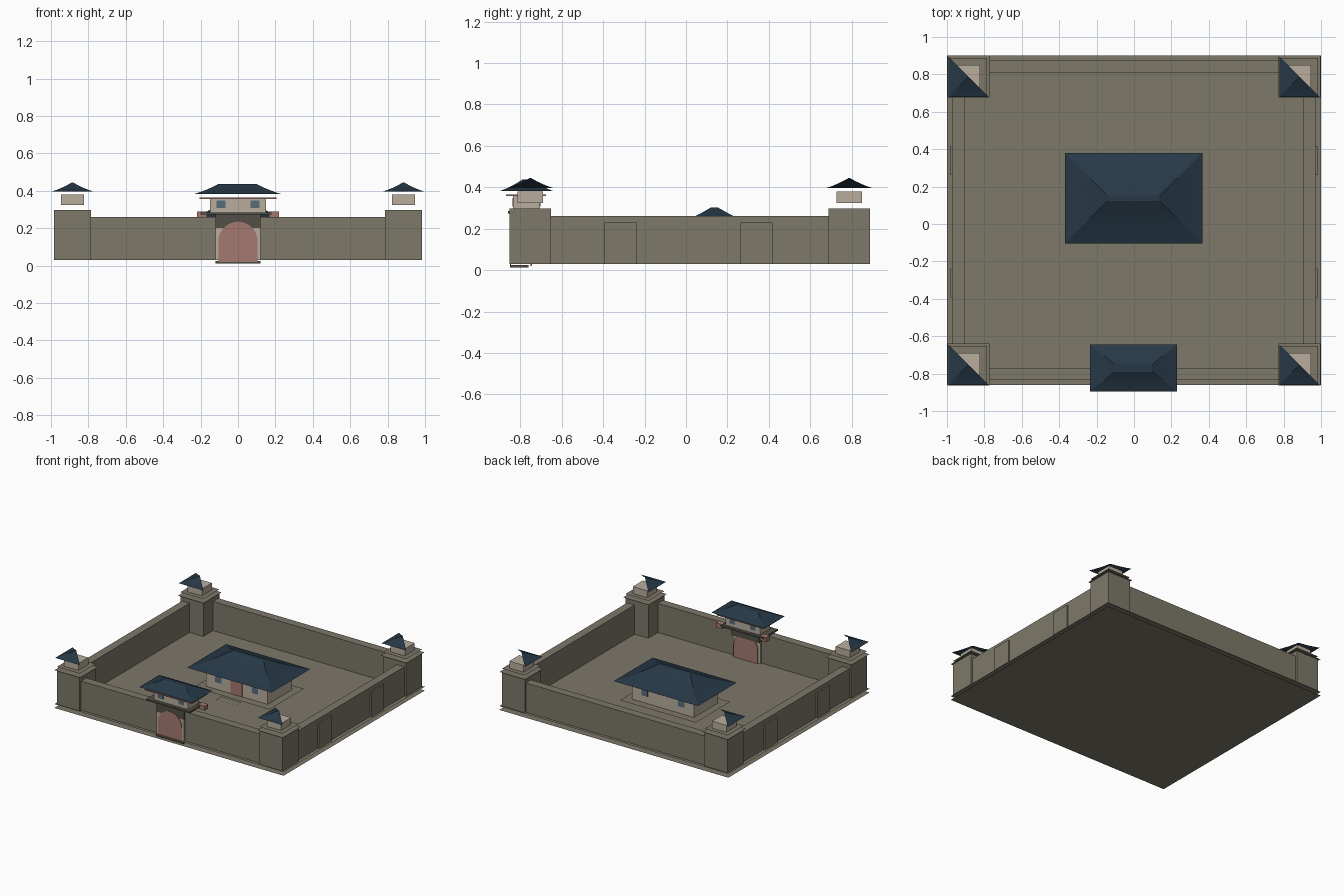
import bpy, bmesh, math

if "Cube" in bpy.data.objects:
    bpy.data.objects.remove(bpy.data.objects["Cube"])


def srgb(r, g, b):
    lin = lambda c: c / 12.92 if c <= 0.04045 else ((c + 0.055) / 1.055) ** 2.4
    return [lin(v / 255) for v in (r, g, b)] + [1]


def material(name, *rgb):
    m = bpy.data.materials.new(name)
    m.diffuse_color = srgb(*rgb)
    m.use_nodes = True
    m.node_tree.nodes["Principled BSDF"].inputs["Base Color"].default_value = m.diffuse_color
    return m


STONE = material("stone", 125, 120, 106)
PLASTER = material("plaster", 184, 174, 157)
ROOF = material("roof_tile", 38, 56, 70)
DOOR = material("red_wood", 164, 122, 111)
GLASS = material("window_glass", 88, 108, 122)
DARK = material("dark_stone", 84, 80, 71)


def make(name, verts, faces, mat, smooth=False):
    me = bpy.data.meshes.new(name)
    me.from_pydata(verts, [], faces)
    me.materials.append(mat)
    bm = bmesh.new()
    bm.from_mesh(me)
    if len(faces) > 5 and not smooth:
        bmesh.ops.recalc_face_normals(bm, faces=bm.faces)
    for f in bm.faces:
        f.smooth = smooth
    bm.to_mesh(me)
    bm.free()
    ob = bpy.data.objects.new(name, me)
    bpy.context.collection.objects.link(ob)
    return ob


def box(name, x, y, z, mat):
    v = [(a, b, c) for a in x for b in y for c in z]
    f = [(0, 1, 3, 2), (4, 6, 7, 5), (0, 4, 5, 1), (2, 3, 7, 6), (0, 2, 6, 4), (1, 5, 7, 3)]
    return make(name, v, f, mat)


def sheet(name, x, y, z, mat, up=True):
    v = [(x[0], y[0], z), (x[1], y[0], z), (x[1], y[1], z), (x[0], y[1], z)]
    return make(name, v, [(0, 1, 2, 3) if up else (3, 2, 1, 0)], mat)


def hip_roof(name, x, y, z0, z1, ridge, sides=(0, 1, 2, 3), top=True):
    """Concave hipped roof; sides run south, east, north, west."""
    cx, cy = sum(x) / 2, sum(y) / 2
    hx, hy = (x[1] - x[0]) / 2, (y[1] - y[0]) / 2
    rx, ry = ridge
    verts, faces = [], []
    steps = 4
    for s in sides:
        base = len(verts)
        for i in range(steps + 1):
            t = i / steps
            ax, ay = hx + (rx - hx) * t, hy + (ry - hy) * t
            z = z0 + (z1 - z0) * (0.7 * t + 0.3 * t * t)
            c = [(-ax, -ay), (ax, -ay), (ax, ay), (-ax, ay)]
            for px, py in (c[s], c[(s + 1) % 4]):
                verts.append((cx + px, cy + py, z))
        for i in range(steps):
            a = base + 2 * i
            faces.append((a, a + 1, a + 3, a + 2))
    if top:
        b = len(verts)
        verts += [(cx + i * rx, cy + j * ry, z1) for i, j in ((-1, -1), (1, -1), (1, 1), (-1, 1))]
        faces.append((b, b + 1, b + 2, b + 3))
    return make(name, verts, faces, ROOF, smooth=True)


# Courtyard floor and underside
sheet("courtyard_floor", (-1, 1), (-0.86, 0.9), 0.03, STONE)
sheet("base_underside", (-1, 1), (-0.86, 0.9), 0.0, STONE, up=False)

# Perimeter walls
box("front_wall", (-0.8, 0.8), (-0.835, -0.77), (0.03, 0.26), STONE)
box("back_wall", (-0.8, 0.8), (0.81, 0.875), (0.03, 0.26), STONE)
for sx, side in ((-1, "left"), (1, "right")):
    box(side + "_wall", sorted((sx * 0.905, sx * 0.97)), (-0.66, 0.7), (0.03, 0.26), STONE)
    for y in (-0.315, 0.34):
        box(side + "_buttress", sorted((sx * 0.965, sx * 0.982)), (y - 0.078, y + 0.078),
            (0.03, 0.23), STONE)

# Corner towers: shaft, ledges, lookout room and roof
for cx in (-0.885, 0.885):
    for cy in (-0.752, 0.788):
        sq = lambda h: ((cx - h, cx + h), (cy - h, cy + h))
        box("tower_shaft", *sq(0.1), (0.03, 0.298), STONE)
        sheet("tower_ledge_lower", *sq(0.112), 0.30, STONE)
        sheet("tower_ledge_upper", *sq(0.1), 0.325, STONE)
        box("tower_room", *sq(0.062), (0.325, 0.38), PLASTER)
        hip_roof("tower_roof", *sq(0.108), 0.397, 0.445, (0.002, 0.002), (0, 3), top=False)

# Gatehouse base and passage doors
box("gate_block", (-0.12, 0.12), (-0.845, -0.755), (0.03, 0.2), PLASTER)
box("gate_lintel", (-0.12, 0.12), (-0.844, -0.74), (0.2, 0.275), DARK)
arch = [(-0.105, 0.02), (0.105, 0.02)]
arch += [(0.105 * math.cos(math.pi * i / 16), 0.13 + 0.105 * math.sin(math.pi * i / 16))
         for i in range(17)]
for y, name in ((-0.85, "front_gate_door"), (-0.75, "back_gate_door")):
    n = len(arch)
    v = [(px, y, pz) for px, pz in arch] + [(px, y + 0.006, pz) for px, pz in arch]
    f = [tuple(range(n)), tuple(range(2 * n - 1, n - 1, -1))]
    f += [(i, (i + 1) % n, (i + 1) % n + n, i + n) for i in range(n)]
    make(name, v, f, DOOR)
box("gate_step", (-0.12, 0.12), (-0.85, -0.76), (0.012, 0.025), DARK)

# Gatehouse upper storey
box("gate_terrace", (-0.2, 0.18), (-0.86, -0.68), (0.273, 0.285), DARK)
box("gate_room", (-0.15, 0.15), (-0.835, -0.705), (0.285, 0.357), PLASTER)
box("gate_eave_beam", (-0.205, 0.205), (-0.87, -0.675), (0.357, 0.365), DOOR)
hip_roof("gate_roof", (-0.235, 0.23), (-0.895, -0.645), 0.383, 0.437, (0.1, 0.02))
for sx in (-1, 1):
    box("gate_bracket", sorted((sx * 0.165, sx * 0.22)), (-0.73, -0.685), (0.255, 0.29), DOOR)
    for y in (-0.838, -0.705):
        box("gate_window", (sx * 0.09 - 0.024, sx * 0.09 + 0.024), (y, y + 0.003),
            (0.308, 0.348), GLASS)

# Main hall
sheet("hall_terrace", (-0.33, 0.33), (-0.08, 0.35), 0.045, STONE)
sheet("hall_step", (-0.09, 0.09), (-0.15, -0.08), 0.037, STONE)
box("hall_body", (-0.27, 0.27), (-0.015, 0.285), (0.045, 0.195), PLASTER)
hip_roof("hall_roof", (-0.37, 0.365), (-0.105, 0.38), 0.198, 0.303, (0.14, 0.015))
box("hall_door", (-0.05, 0.05), (-0.019, -0.014), (0.045, 0.155), DOOR)
for y in (-0.018, 0.285):
    for x in (-0.16, 0.16):
        box("hall_window", (x - 0.027, x + 0.027), (y, y + 0.003), (0.1, 0.155), GLASS)
